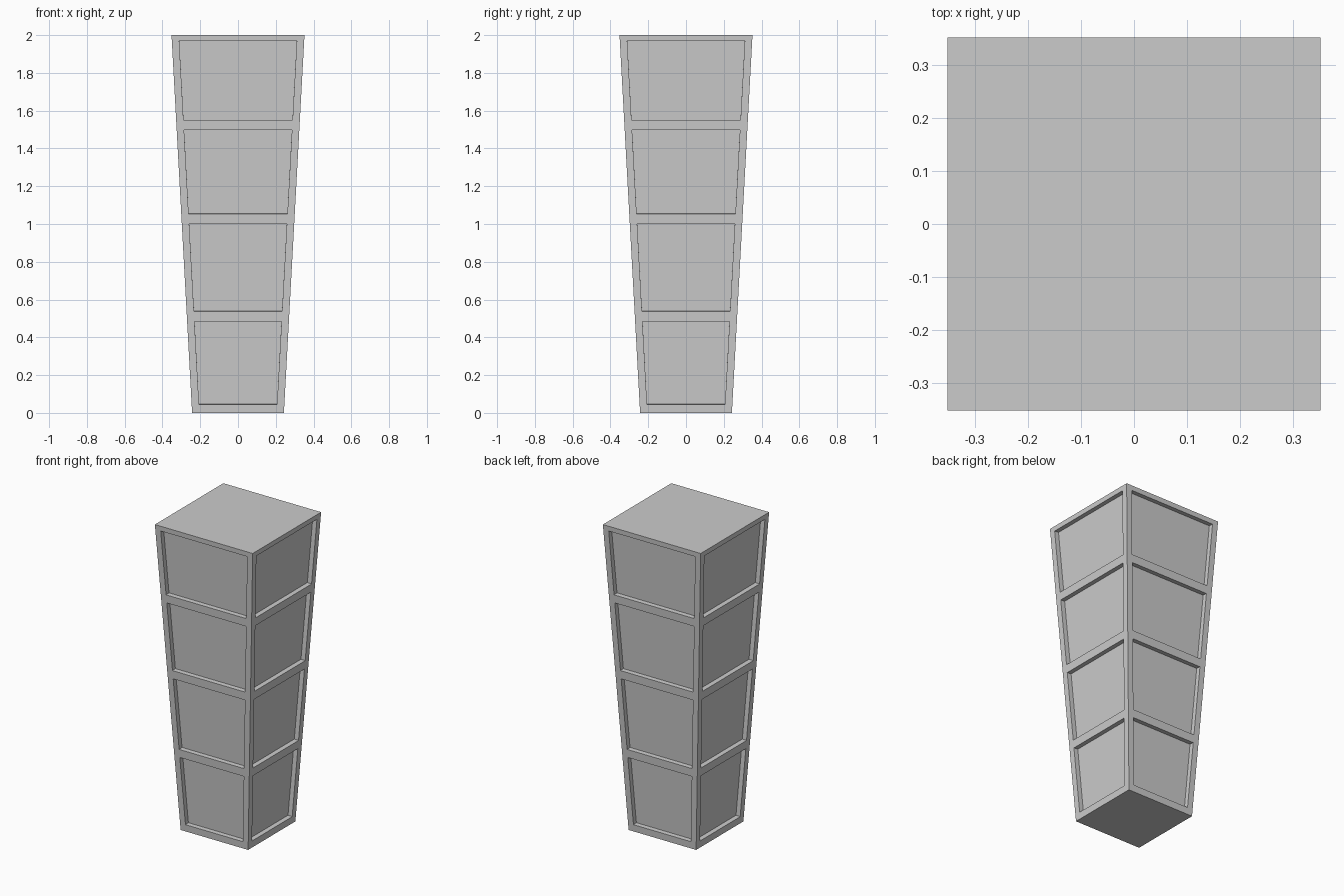
import bpy, bmesh
from mathutils import Matrix, Vector

if "Cube" in bpy.data.objects:
    bpy.data.objects.remove(bpy.data.objects["Cube"])

H, BOTTOM, TOP = 2.0, 0.243, 0.352      # height and half widths
BORDER, DEPTH = 0.039, 0.03             # frame width and panel recess
RINGS = [0, 0.511, 1.027, 1.523, H]
PANELS = [(0.045, 0.485), (0.538, 1.0), (1.054, 1.497), (1.55, 1.968)]


def half(z):
    return BOTTOM + (TOP - BOTTOM) * z / H


def loop(z0, z1, border=0.0):
    """Four corners lying on the sloping front face."""
    return [Vector((s * (half(z) - border), -half(z), z))
            for s, z in ((-1, z0), (1, z0), (1, z1), (-1, z1))]


def add_quad(bm, pts):
    bm.faces.new([bm.verts.new(p) for p in pts])


def bridge(bm, a, b):
    for i in range(4):
        j = (i + 1) % 4
        add_quad(bm, (a[i], a[j], b[j], b[i]))


bm = bmesh.new()
inward = Vector((0, H, TOP - BOTTOM)).normalized() * DEPTH

# Four sides, each a stack of framed recessed panels
for side in range(4):
    turn = Matrix.Rotation(side * 1.5707963268, 3, 'Z')
    for i, (p0, p1) in enumerate(PANELS):
        outer = loop(RINGS[i], RINGS[i + 1])
        rim = loop(p0, p1, BORDER)
        back = [p + inward for p in rim]
        outer, rim, back = [[turn @ p for p in q] for q in (outer, rim, back)]
        bridge(bm, outer, rim)
        bridge(bm, rim, back)
        add_quad(bm, back)

# Flat end caps
for z in (0, H):
    h = half(z)
    add_quad(bm, [(-h, -h, z), (h, -h, z), (h, h, z), (-h, h, z)])

bmesh.ops.remove_doubles(bm, verts=bm.verts, dist=0.0005)
bmesh.ops.recalc_face_normals(bm, faces=bm.faces)
mesh = bpy.data.meshes.new("tapered_panelled_leg")
bm.to_mesh(mesh)
bm.free()
bpy.context.collection.objects.link(bpy.data.objects.new("tapered_panelled_leg", mesh))
